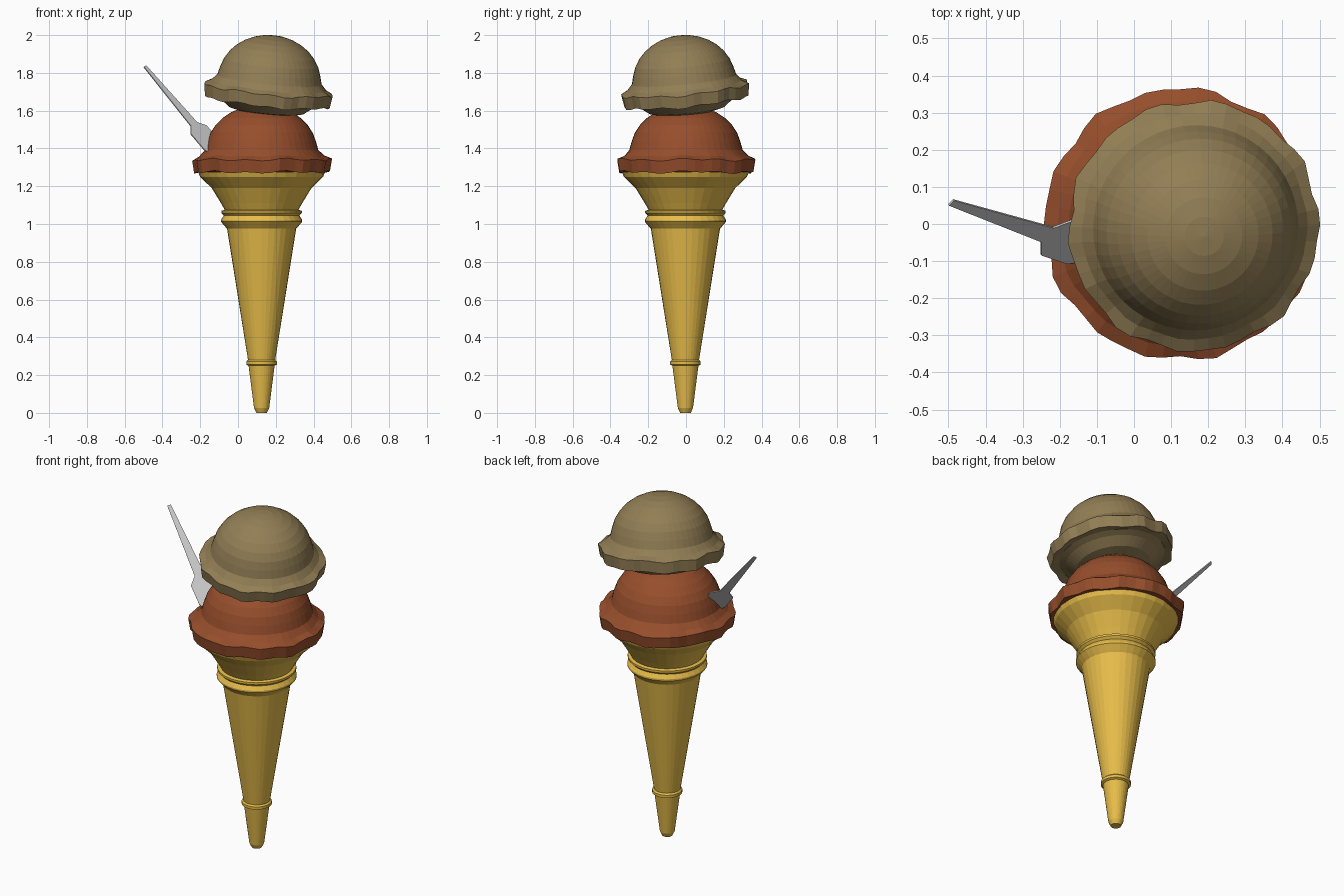
import bpy, bmesh, math, random
from mathutils import Vector, Matrix

if "Cube" in bpy.data.objects:
    bpy.data.objects.remove(bpy.data.objects["Cube"])

random.seed(4)


def make_object(name, bm, color=None):
    bmesh.ops.recalc_face_normals(bm, faces=bm.faces)
    mesh = bpy.data.meshes.new(name)
    bm.to_mesh(mesh)
    bm.free()
    obj = bpy.data.objects.new(name, mesh)
    bpy.context.collection.objects.link(obj)
    if color:
        mat = bpy.data.materials.new(name + "_colour")
        mat.diffuse_color = (*color, 1)
        mat.use_nodes = True
        mat.node_tree.nodes["Principled BSDF"].inputs["Base Color"].default_value = mat.diffuse_color
        mesh.materials.append(mat)
    return obj


def lathe(profile, sides, offset=None):
    """Spin (radius, height) points; offset(i, angle) gives ruffle (dr, dz)."""
    bm = bmesh.new()
    rings = []
    for i, (r, z) in enumerate(profile):
        if r == 0:
            rings.append([bm.verts.new((0, 0, z))] * sides)
            continue
        ring = []
        for k in range(sides):
            a = 2 * math.pi * k / sides
            dr, dz = offset(i, a) if offset else (0, 0)
            ring.append(bm.verts.new(((r + dr) * math.cos(a), (r + dr) * math.sin(a), z + dz)))
        rings.append(ring)
    for lo, hi in zip(rings, rings[1:]):
        for k in range(sides):
            n = (k + 1) % sides
            quad = [lo[k], lo[n], hi[n], hi[k]]
            bm.faces.new(list(dict.fromkeys(quad)))
    return bm


# Wafer cone with its two raised bands and flared cup
cone_profile = [(0, 0), (0.028, 0), (0.04, 0.025), (0.069, 0.25), (0.081, 0.256),
                (0.081, 0.272), (0.072, 0.28), (0.183, 0.975), (0.192, 0.985),
                (0.215, 1.012), (0.215, 1.022), (0.2, 1.045), (0.213, 1.058), (0.213, 1.07),
                (0.195, 1.075), (0.215, 1.11), (0.264, 1.19), (0.326, 1.25), (0.336, 1.275)]
cone = make_object("wafer_cone", lathe(cone_profile, 32), (0.80, 0.505, 0.068))
cone.location = (0.125, -0.003, 0)

# Scoops: bowl underside, ruffled skirt, domed top
scoop_profile = [(0, -0.115), (0.12, -0.108), (0.2, -0.088), (0.25, -0.05), (0.285, -0.035),
                 (0.328, -0.04), (0.338, 0.025), (0.305, 0.044), (0.278, 0.075)]
scoop_profile += [(0.271 * math.cos(t), 0.075 + 0.235 * math.sin(t))
                  for t in (math.radians(90 * j / 8) for j in range(1, 8))]
scoop_profile.append((0, 0.31))


def scoop(name, color, matrix):
    p = [random.uniform(0, 6.28) for _ in range(4)]

    def ruffle(i, a):
        if i not in (5, 6, 7):
            return 0, 0
        amount = 0.4 if i == 7 else 1
        dr = 0.005 * math.sin(14 * a + p[0]) + 0.004 * math.sin(9 * a + p[1])
        dz = 0.005 * math.sin(11 * a + p[2]) + 0.004 * math.sin(5 * a + p[3])
        return dr * amount, dz * amount

    bm = lathe(scoop_profile, 48, ruffle)
    bm.transform(matrix)
    return make_object(name, bm, color)


scoop("lower_scoop", (0.307, 0.076, 0.025),
      Matrix.Translation((0.125, 0, 1.315)) @ Matrix.Diagonal((1.08, 1.08, 1.02, 1)))
tilt = Vector((0, 0, 1)).rotation_difference(Vector((0.10, -0.10, 1))).to_matrix().to_4x4()
scoop("upper_scoop", (0.29, 0.21, 0.091), Matrix.Translation((0.159, -0.003, 1.691)) @ tilt)

# Flat spoon: (distance from handle end, half width), stuck into the lower scoop
outline = [(0, 0.01), (0.41, 0.027), (0.45, 0.066), (0.56, 0.066), (0.62, 0.04)]
start = Vector((-0.493, 0.058, 1.835))
along = Vector((0.30, -0.10, -0.355)).normalized()
across = Vector((0.54, 0.72, 0.43))
across = (across - along * across.dot(along)).normalized()
normal = along.cross(across)
bm = bmesh.new()
sections = []
for s, w in outline:
    sections.append([bm.verts.new(start + along * s + across * u * w + normal * v * 0.003)
                     for u, v in ((-1, -1), (1, -1), (1, 1), (-1, 1))])
for a, b in zip(sections, sections[1:]):
    for k in range(4):
        n = (k + 1) % 4
        bm.faces.new((a[k], a[n], b[n], b[k]))
bm.faces.new(sections[0])
bm.faces.new(sections[-1])
make_object("spoon", bm)
